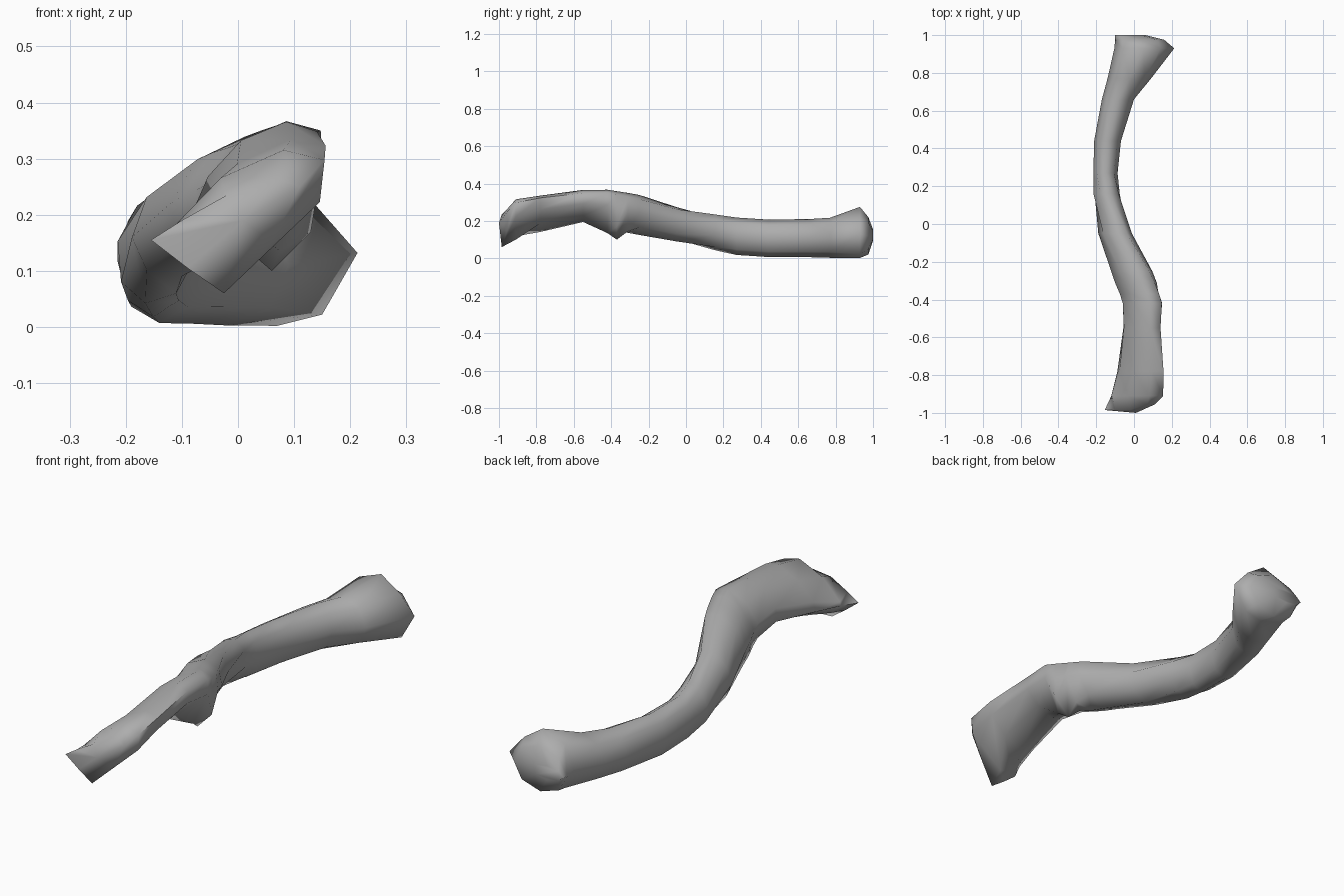
import bpy, bmesh
from math import sin, cos, pi, radians

SIDES = 8

# cross-sections: y, centre x, centre z, long radius, short radius, tilt in degrees
SECTIONS = [
    (-0.91, 0.015, 0.200, 0.170, 0.080, 35),
    (-0.78, 0.035, 0.238, 0.148, 0.064, 35),
    (-0.55, 0.042, 0.280, 0.120, 0.064, 35),
    (-0.42, 0.045, 0.270, 0.130, 0.072, 38),
    (-0.37, 0.032, 0.257, 0.130, 0.080, 39),
    (-0.31, 0.010, 0.243, 0.130, 0.088, 40),
    (-0.25, -0.012, 0.232, 0.126, 0.090, 42),
    (-0.05, -0.100, 0.182, 0.102, 0.080, 52),
    (0.16, -0.145, 0.138, 0.098, 0.071, 78),
    (0.27, -0.151, 0.118, 0.100, 0.064, 90),
    (0.44, -0.140, 0.107, 0.100, 0.071, 90),
    (0.66, -0.085, 0.108, 0.102, 0.085, 90),
    (0.77, -0.025, 0.110, 0.107, 0.115, 90),
    (0.93, 0.053, 0.138, 0.137, 0.157, 90),
    (0.975, 0.030, 0.120, 0.100, 0.130, 90),
    (1.00, -0.020, 0.125, 0.030, 0.080, 90),
]

# slanted front lip
FRONT_LIP = [(0.11, 0.25), (0.07, 0.265), (-0.02, 0.235), (-0.10, 0.19),
             (-0.155, 0.155), (-0.09, 0.105), (-0.025, 0.06), (0.06, 0.15)]

# pulled points, by section and corner
PULLED = {
    # edge behind the lip
    (-0.91, 4): (-0.12, 0.160), (-0.91, 5): (-0.075, 0.118), (-0.91, 6): (-0.01, 0.10),
    (-0.78, 4): (-0.088, 0.175),
    # knot under the bend
    (-0.42, 6): (0.075, 0.135), (-0.37, 6): (0.06, 0.10),
    (-0.37, 7): (0.13, 0.17), (-0.31, 6): (0.065, 0.145),
    # flared back end
    (0.93, 4): (0.07, 0.002), (0.93, 5): (0.15, 0.022), (0.93, 6): (0.213, 0.132),
    (0.93, 7): (0.14, 0.215), (0.93, 0): (0.05, 0.275),
}


def section_points(y, cx, cz, a, b, tilt):
    t, pts = radians(tilt), []
    for i in range(SIDES):
        ang = 2 * pi * i / SIDES
        u, v = a * cos(ang), b * sin(ang)
        x, z = PULLED.get((y, i), (cx + u * cos(t) - v * sin(t),
                                   cz + u * sin(t) + v * cos(t)))
        pts.append((x, y, z))
    return pts


# loft the branch through all the sections
bm = bmesh.new()
loops = [[(x, -0.985 + (0.03 if x > 0.05 else 0), z) for x, z in FRONT_LIP]]
loops += [section_points(*s) for s in SECTIONS]
rings = [[bm.verts.new(p) for p in loop] for loop in loops]
for r0, r1 in zip(rings, rings[1:]):
    for i in range(SIDES):
        j = (i + 1) % SIDES
        bm.faces.new((r0[i], r0[j], r1[j], r1[i]))

# close both ends
tip = bm.verts.new((0.01, -1.0, 0.19))
for i in range(SIDES):
    bm.faces.new((tip, rings[0][(i + 1) % SIDES], rings[0][i]))
bm.faces.new(rings[-1])
bmesh.ops.recalc_face_normals(bm, faces=bm.faces)

mesh = bpy.data.meshes.new("branch")
bm.to_mesh(mesh)
bm.free()
branch = bpy.data.objects.new("branch", mesh)
bpy.context.collection.objects.link(branch)
bpy.context.view_layer.objects.active = branch
branch.select_set(True)
bpy.ops.object.shade_smooth_by_angle(angle=radians(80))

# dark grey surface
grey = bpy.data.materials.new("dark_grey")
grey.diffuse_color = (0.42, 0.42, 0.42, 1)
mesh.materials.append(grey)
